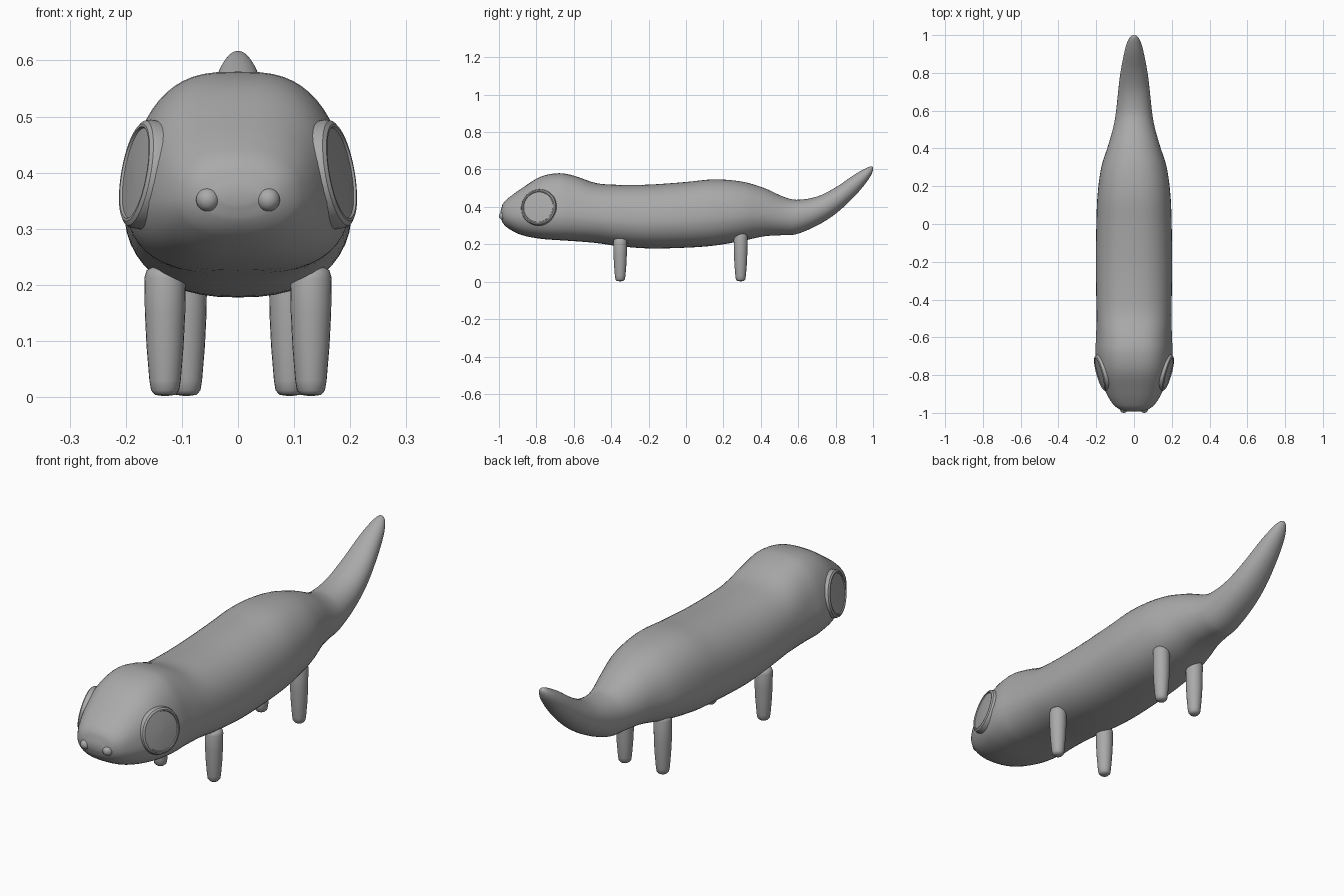
import bpy, bmesh, math
from mathutils import Vector

if "Cube" in bpy.data.objects:
    bpy.data.objects.remove(bpy.data.objects["Cube"])

grey = bpy.data.materials.new("plain_grey")
grey.diffuse_color = (0.4, 0.4, 0.4, 1)
grey.use_nodes = True
grey.node_tree.nodes["Principled BSDF"].inputs["Base Color"].default_value = grey.diffuse_color


def finish(name, bm, angle=40):
    bmesh.ops.recalc_face_normals(bm, faces=bm.faces)
    me = bpy.data.meshes.new(name)
    bm.to_mesh(me)
    bm.free()
    ob = bpy.data.objects.new(name, me)
    bpy.context.collection.objects.link(ob)
    me.materials.append(grey)
    bpy.ops.object.select_all(action='DESELECT')
    ob.select_set(True)
    bpy.context.view_layer.objects.active = ob
    bpy.ops.object.shade_smooth_by_angle(angle=math.radians(angle))
    return ob


def loft(bm, rings):
    """Bridge closed rings of points and cap both ends."""
    rows = [[bm.verts.new(p) for p in r] for r in rings]
    n = len(rows[0])
    for a, b in zip(rows, rows[1:]):
        for i in range(n):
            j = (i + 1) % n
            bm.faces.new((a[i], a[j], b[j], b[i]))
    bm.faces.new(rows[0])
    bm.faces.new(rows[-1][::-1])


def lathe(name, profile, centre, axis, sides=32, angle=40):
    """Revolve (radius, height) points about an axis through centre."""
    bm = bmesh.new()
    q = Vector(axis).to_track_quat('Z', 'Y')
    loft(bm, [[Vector(centre) + q @ Vector((r * math.cos(2 * math.pi * i / sides),
                                            r * math.sin(2 * math.pi * i / sides), h))
               for i in range(sides)] for r, h in profile])
    return finish(name, bm, angle)


def spline(a, b, c, d, t):
    """Interpolate between stations b and c, allowing for uneven spacing in y."""
    h = c[0] - b[0]
    out = []
    for k in range(len(b)):
        m0 = (c[k] - a[k]) / max(c[0] - a[0], 1e-6) * h
        m1 = (d[k] - b[k]) / max(d[0] - b[0], 1e-6) * h
        out.append((2*t**3 - 3*t*t + 1) * b[k] + (t**3 - 2*t*t + t) * m0
                   + (3*t*t - 2*t**3) * c[k] + (t**3 - t*t) * m1)
    return out


# body stations: y, bottom z, top z, half width, squareness, narrowing toward the top
stations = [
    (-0.992, 0.345, 0.375, 0.035, 2.0, 0.0),
    (-0.98, 0.315, 0.415, 0.078, 2.2, 0.0),
    (-0.95, 0.285, 0.447, 0.115, 2.4, 0.05),
    (-0.88, 0.250, 0.498, 0.155, 2.6, 0.12),
    (-0.78, 0.230, 0.560, 0.192, 2.9, 0.2),
    (-0.68, 0.222, 0.580, 0.205, 3.0, 0.22),
    (-0.60, 0.217, 0.567, 0.202, 2.8, 0.2),
    (-0.48, 0.207, 0.527, 0.200, 2.5, 0.12),
    (-0.36, 0.190, 0.518, 0.202, 2.4, 0.1),
    (-0.20, 0.178, 0.519, 0.204, 2.4, 0.1),
    (0.00, 0.182, 0.533, 0.201, 2.4, 0.1),
    (0.15, 0.193, 0.547, 0.195, 2.4, 0.1),
    (0.30, 0.218, 0.535, 0.175, 2.3, 0.1),
    (0.42, 0.243, 0.500, 0.137, 2.2, 0.08),
    (0.52, 0.249, 0.455, 0.109, 2.1, 0.05),
    (0.59, 0.254, 0.438, 0.096, 2.1, 0.0),
    (0.70, 0.300, 0.455, 0.084, 2.1, 0.0),
    (0.80, 0.363, 0.504, 0.072, 2.1, 0.0),
    (0.90, 0.455, 0.572, 0.053, 2.1, 0.0),
    (0.96, 0.525, 0.606, 0.037, 2.0, 0.0),
    (0.99, 0.570, 0.617, 0.021, 2.0, 0.0),
    (1.00, 0.595, 0.612, 0.008, 2.0, 0.0),
]


def section(s, n=48):
    y, lo, hi, w, p, taper = s
    pts = []
    for i in range(n):
        a = 2 * math.pi * i / n
        c, q = math.cos(a), math.sin(a)
        x = math.copysign(abs(c) ** (2 / p), c)
        v = math.copysign(abs(q) ** (2 / p), q)
        pts.append((w * x * (1 - taper * max(v + 0.2, 0)), y, (lo + hi) / 2 + v * (hi - lo) / 2))
    return pts


# body, head and tail in one smooth skin
rings = []
for i in range(len(stations) - 1):
    a, b = stations[max(i - 1, 0)], stations[i]
    c, d = stations[i + 1], stations[min(i + 2, len(stations) - 1)]
    rings += [section(spline(a, b, c, d, t / 4)) for t in range(4)]
rings.append(section(stations[-1]))
bm = bmesh.new()
loft(bm, rings)
finish("body", bm, 60)

eye = [(0.098, -0.06), (0.098, -0.012), (0.095, -0.003), (0.088, 0.002),
       (0.083, 0.002), (0.081, -0.002), (0.05, 0.001), (0.002, 0.003)]
for side, s in (("right", 1), ("left", -1)):
    # eye with a raised rim
    lathe(side + "_eye", eye, (s * 0.183, -0.79, 0.40), (s * 0.95, -0.26, 0.17), 40, 35)

    # nostril
    bm = bmesh.new()
    bmesh.ops.create_uvsphere(bm, u_segments=20, v_segments=12, radius=0.021)
    bmesh.ops.translate(bm, verts=bm.verts, vec=(s * 0.054, -0.979, 0.352))
    finish(side + "_nostril", bm, 60)

    # tapered legs with rounded feet
    for part, x, y, top in (("front", 0.13, -0.352, 0.232), ("hind", 0.092, 0.292, 0.262)):
        leg = [(0.004, 0.002), (0.018, 0.004), (0.025, 0.012), (0.028, 0.03), (0.033, 0.09),
               (0.036, 0.15), (0.037, top - 0.02), (0.033, top - 0.006), (0.022, top)]
        lathe(f"{side}_{part}_leg", leg, (s * x, y, 0), (0, 0, 1), 24, 60)
